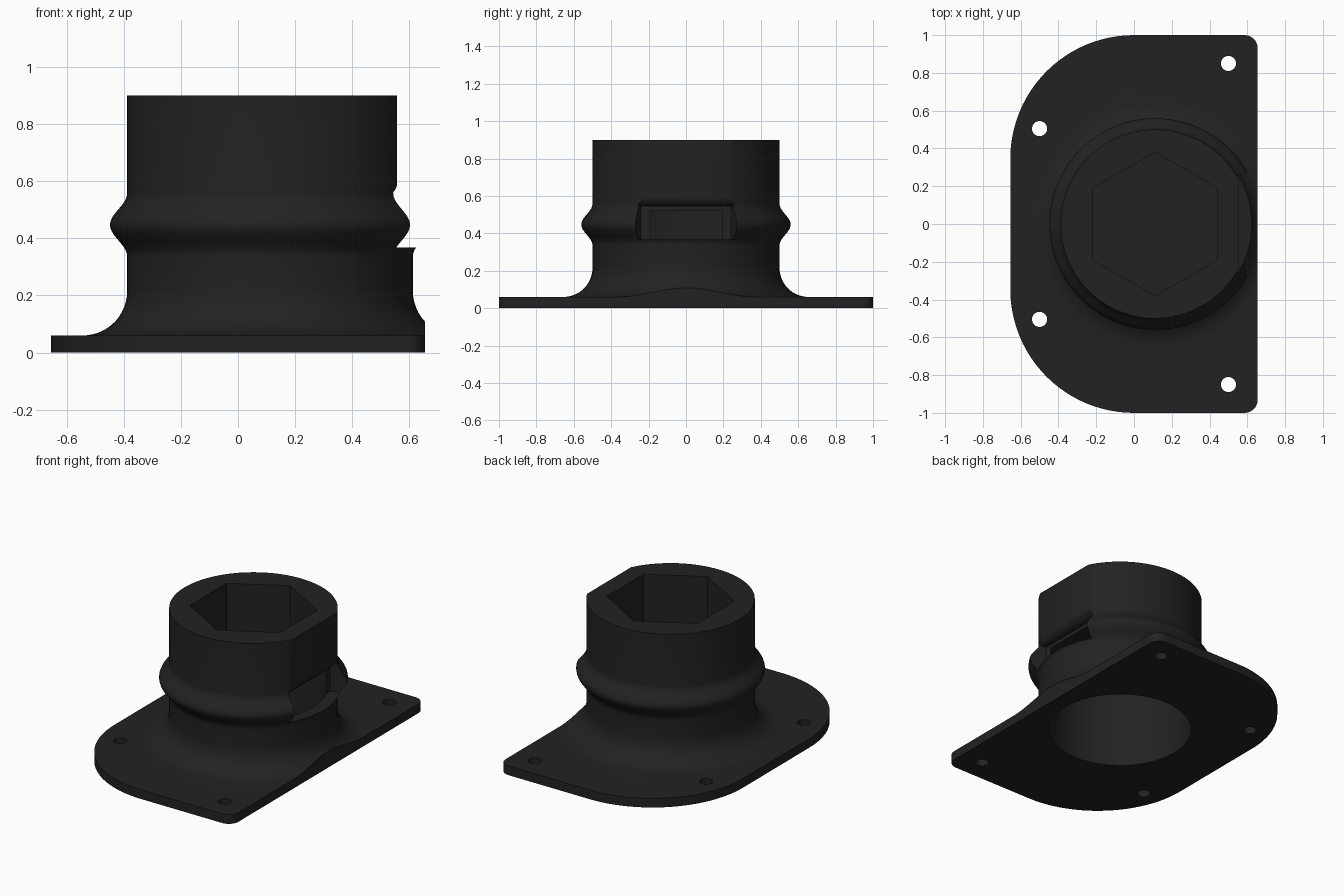
import bpy, bmesh, math
from math import sin, cos, pi
from mathutils import Vector, Matrix

if "Cube" in bpy.data.objects:
    bpy.data.objects.remove(bpy.data.objects["Cube"])

CX = 0.112  # collar axis

black = bpy.data.materials.new("matte_black")
black.diffuse_color = (0.016, 0.016, 0.016, 1)
black.use_nodes = True
black.node_tree.nodes["Principled BSDF"].inputs["Base Color"].default_value = black.diffuse_color


def finish(name, bm):
    bmesh.ops.recalc_face_normals(bm, faces=bm.faces)
    me = bpy.data.meshes.new(name)
    bm.to_mesh(me)
    bm.free()
    me.materials.append(black)
    ob = bpy.data.objects.new(name, me)
    bpy.context.collection.objects.link(ob)
    return ob


def extrude(name, pts, vec):
    bm = bmesh.new()
    f = bm.faces.new([bm.verts.new(p) for p in pts])
    r = bmesh.ops.extrude_face_region(bm, geom=[f])
    bmesh.ops.translate(bm, vec=vec, verts=[v for v in r["geom"] if isinstance(v, bmesh.types.BMVert)])
    return finish(name, bm)


def prism(name, x, y, r, z0, z1, n, turn=0.0):
    pts = [(x + r * cos(turn + 2 * pi * i / n), y + r * sin(turn + 2 * pi * i / n), z0) for i in range(n)]
    return extrude(name, pts, (0, 0, z1 - z0))


def arc(cx, cy, r, a0, a1, n):
    return [(cx + r * cos(math.radians(a0 + (a1 - a0) * i / n)),
             cy + r * sin(math.radians(a0 + (a1 - a0) * i / n))) for i in range(n + 1)]


def lathe(name, profile, n=96):
    bm = bmesh.new()
    rings = [[bm.verts.new((CX + r * cos(2 * pi * i / n), r * sin(2 * pi * i / n), z))
              for i in range(n)] for r, z in profile]
    for a, b in zip(rings, rings[1:]):
        for i in range(n):
            bm.faces.new((a[i], a[(i + 1) % n], b[(i + 1) % n], b[i]))
    bm.faces.new(rings[0])
    bm.faces.new(rings[-1])
    return finish(name, bm)


def boolean(target, tool, op):
    m = target.modifiers.new("bool", 'BOOLEAN')
    m.operation, m.object, m.solver = op, tool, 'EXACT'
    bpy.ops.object.select_all(action='DESELECT')
    bpy.context.view_layer.objects.active = target
    target.select_set(True)
    bpy.ops.object.modifier_apply(modifier=m.name)
    bpy.data.objects.remove(tool)


# Collar: root fillet, plain wall, rounded ridge, plain wall
profile = [(0.655, 0.03), (0.655, 0.059)]
profile += arc(0.655, 0.215, 0.155, 265, 180, 12)
profile += [(0.5 + 0.06 * cos(pi * t / 20) ** 2, 0.447 + 0.011 * t) for t in range(-10, 11)]
profile += [(0.5, 0.9)]
collar = lathe("flanged_collar", profile)

# Flat and notch on the right side, with a rounded lip and flared ends
side = [(1.0, 1.0), (0.557, 1.0)] + arc(0.507, 0.595, 0.05, 0, -90, 8)
side += [(0.5, 0.545), (0.5, 0.368), (1.0, 0.368)]
bm = bmesh.new()
ends = [[bm.verts.new((x, s * (0.24 + 0.3 * (x - 0.5)), z)) for x, z in side] for s in (-1, 1)]
for e in ends:
    bm.faces.new(e)
for i in range(len(side)):
    j = (i + 1) % len(side)
    bm.faces.new((ends[0][i], ends[0][j], ends[1][j], ends[1][i]))
boolean(collar, finish("notch_cutter", bm), 'DIFFERENCE')

# Base plate with two large and two small rounded corners
outline = arc(0.0, 0.345, 0.655, 90, 180, 24) + arc(0.0, -0.345, 0.655, 180, 270, 24)
outline += arc(0.585, -0.93, 0.07, 270, 360, 8) + arc(0.585, 0.93, 0.07, 0, 90, 8)
plate = extrude("plate", [(x, y, 0) for x, y in outline], (0, 0, 0.06))
boolean(collar, plate, 'UNION')

# Trim the fillet flush with the plate edge
trim = extrude("trim", [(0.6545, -1.5, -1), (2, -1.5, -1), (2, 1.5, -1), (0.6545, 1.5, -1)], (0, 0, 3))
boolean(collar, trim, 'DIFFERENCE')

# Round bore below, hexagonal socket above, four screw holes
boolean(collar, prism("bore", CX, 0, 0.435, -0.2, 0.52, 96), 'DIFFERENCE')
boolean(collar, prism("socket", CX, 0, 0.38, 0.56, 1.2, 6, pi / 2), 'DIFFERENCE')
for x, y in ((0.5, 0.85), (-0.5, 0.505)):
    for s in (-1, 1):
        boolean(collar, prism("screw_hole", x, s * y, 0.04, -0.2, 0.3, 32), 'DIFFERENCE')

bpy.ops.object.select_all(action='DESELECT')
collar.select_set(True)
bpy.context.view_layer.objects.active = collar
bpy.ops.object.shade_smooth_by_angle(angle=math.radians(30))
